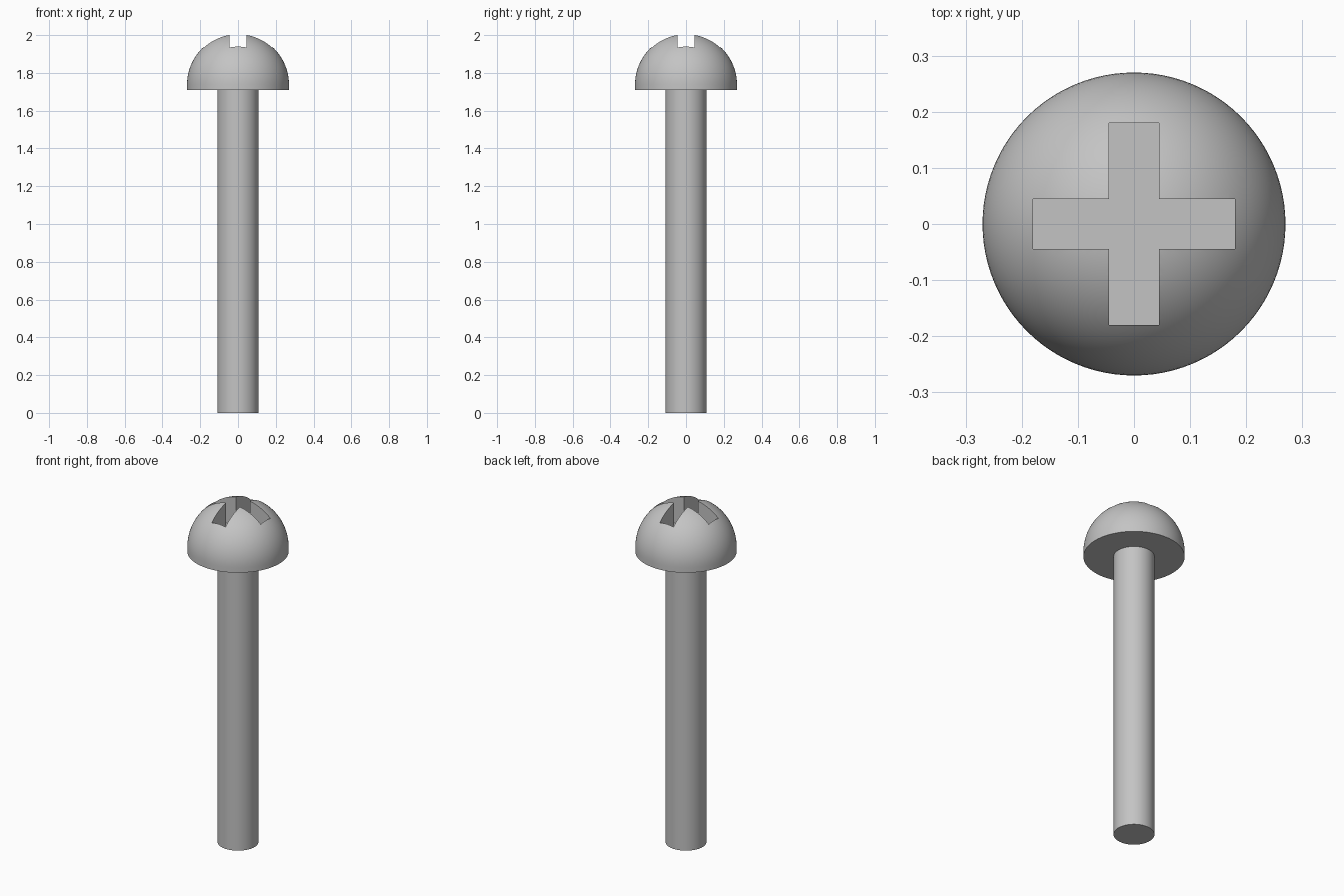
import bpy
import bmesh
from math import sin, cos, pi, radians
from mathutils import Matrix, Vector

cube = bpy.data.objects.get("Cube")
if cube:
    bpy.data.objects.remove(cube, do_unlink=True)

HEAD_R, HEAD_BASE, DOME_Z = 0.27, 1.71, 1.738
SHAFT_R = 0.109
SLOT_WIDTH, SLOT_LENGTH, SLOT_FLOOR = 0.09, 0.36, 1.83
SEGMENTS, RINGS = 96, 24

steel = bpy.data.materials.new("steel grey")
steel.use_nodes = True
colour = (0.55, 0.55, 0.55, 1)
steel.diffuse_color = colour
steel.node_tree.nodes["Principled BSDF"].inputs["Base Color"].default_value = colour


def add_object(name, bm):
    bmesh.ops.recalc_face_normals(bm, faces=bm.faces)
    mesh = bpy.data.meshes.new(name)
    bm.to_mesh(mesh)
    bm.free()
    mesh.materials.append(steel)
    obj = bpy.data.objects.new(name, mesh)
    bpy.context.collection.objects.link(obj)
    return obj


def lathe(name, profile):
    """Revolve (radius, height) points around the z axis."""
    bm = bmesh.new()
    verts = [bm.verts.new((r, 0, z)) for r, z in profile]
    edges = [bm.edges.new(pair) for pair in zip(verts, verts[1:])]
    bmesh.ops.spin(bm, geom=verts + edges, cent=(0, 0, 0), axis=(0, 0, 1),
                   angle=2 * pi, steps=SEGMENTS, use_duplicate=False)
    bmesh.ops.remove_doubles(bm, verts=bm.verts, dist=1e-5)
    return add_object(name, bm)


def box(name, size, centre):
    bm = bmesh.new()
    bmesh.ops.create_cube(bm, size=1, matrix=Matrix.LocRotScale(
        Vector(centre), None, Vector(size)))
    return add_object(name, bm)


def activate(obj):
    bpy.ops.object.select_all(action="DESELECT")
    obj.select_set(True)
    bpy.context.view_layer.objects.active = obj


# Shaft: plain round rod
shaft = lathe("shaft", [(0, 0), (SHAFT_R, 0), (SHAFT_R, HEAD_BASE), (0, HEAD_BASE)])

# Head: flat underside, short skirt and a round dome
dome = [(HEAD_R * cos(a), DOME_Z + HEAD_R * sin(a))
        for a in (i * pi / 2 / RINGS for i in range(RINGS + 1))]
head = lathe("head", [(0, HEAD_BASE), (HEAD_R, HEAD_BASE)] + dome)

# Cross recess: two crossed slots cut into the dome
height = 0.3
for name, size in (("slot_across", (SLOT_LENGTH, SLOT_WIDTH, height)),
                   ("slot_along", (SLOT_WIDTH, SLOT_LENGTH, height))):
    cutter = box(name, size, (0, 0, SLOT_FLOOR + height / 2))
    cutter.hide_render = True
    activate(head)
    cut = head.modifiers.new(name, "BOOLEAN")
    cut.operation = "DIFFERENCE"
    cut.solver = "EXACT"
    cut.object = cutter
    bpy.ops.object.modifier_apply(modifier=cut.name)
    bpy.data.objects.remove(cutter, do_unlink=True)

# Smooth round surfaces, crisp edges
for part in (shaft, head):
    activate(part)
    bpy.ops.object.shade_smooth_by_angle(angle=radians(30))
